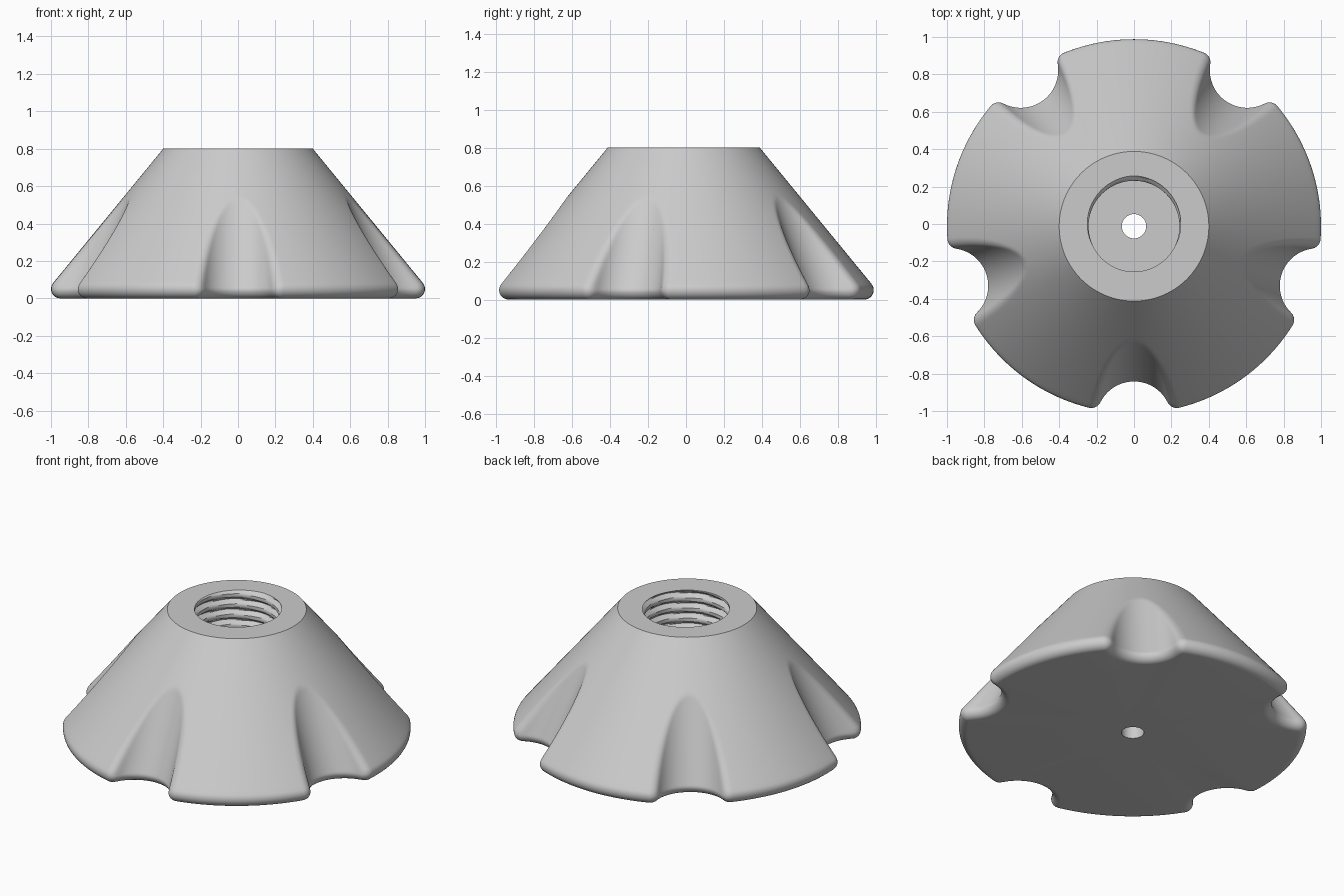
import bpy
import bmesh
from math import sin, cos, acos, atan2, sqrt, pi, radians, degrees

cube = bpy.data.objects.get("Cube")
if cube:
    bpy.data.objects.remove(cube, do_unlink=True)

# Main dimensions
HEIGHT, TOP_R, SLOPE = 0.8, 0.4, 0.82
ROUND = 0.05                      # bottom edge rounding
GROOVES, GROOVE_R, FILLET = 5, 0.2, 0.055
BORE_R, THREAD, PITCH, FLOOR = 0.243, 0.027, 0.065, 0.2
HOLE_R, AXIS_Y = 0.065, -0.012


def spread(u):
    """Map -1..1 over one lobe to degrees, dense around the groove edges."""
    a = abs(u)
    if a < 0.3:
        d = 8 * a / 0.3
    elif a < 0.75:
        d = 8 + 8 * (a - 0.3) / 0.45
    else:
        d = 16 + 20 * (a - 0.75) / 0.25
    return d if u >= 0 else -d


PER_HALF = 40
columns = []                      # (offset from groove centre, angle)
for g in range(GROOVES):
    for i in range(-PER_HALF, PER_HALF):
        d = radians(spread(i / PER_HALF))
        columns.append((d, d + radians(-90 + 72 * g)))


def outline(d, rim, centre, groove, fillet):
    """Radius of a disc with a round notch and filleted notch corners."""
    d = abs(d)
    if centre >= rim + groove:
        return rim
    rc, reach = rim - fillet, groove + fillet
    dc = acos(min(1, (rc * rc + centre ** 2 - reach ** 2) / (2 * rc * centre)))
    if d >= dc:
        return rim
    t = groove / reach
    d1 = atan2(rc * sin(dc) * t, centre + (rc * cos(dc) - centre) * t)
    if d < d1:
        return centre * cos(d) - sqrt(max(0, groove ** 2 - (centre * sin(d)) ** 2))
    return rc * cos(d - dc) + sqrt(max(0, fillet ** 2 - (rc * sin(d - dc)) ** 2))


def body_ring(z, rim, inset):
    centre = 1.03 - 0.44 * max(0, z - ROUND)
    return [(outline(d, rim, centre, GROOVE_R + inset, FILLET - inset), a, z)
            for d, a in columns]


def circle_ring(r, z):
    return [(r, a, z) for d, a in columns]


def thread_ring(z):
    ring = []
    for d, a in columns:
        phase = ((z - HEIGHT) / PITCH - (a - pi / 2) / (2 * pi)) % 1
        off = min(phase, 1 - phase)
        ring.append((BORE_R + THREAD * max(0, 1 - off / 0.33), a, z))
    return ring


rings = [circle_ring(HOLE_R, 0)]

# Rounded bottom edge, then the sloping side
for i in range(13):
    t = radians(-90 + 129 * i / 12)
    z = ROUND + ROUND * sin(t)
    inset = ROUND * (1 - cos(t)) if t < 0 else 0
    rings.append(body_ring(z, 1 - ROUND + ROUND * cos(t), inset))
z0 = rings[-1][0][2]
for i in range(1, 41):
    z = z0 + (HEIGHT - z0) * i / 40
    rings.append(body_ring(z, TOP_R + SLOPE * (HEIGHT - z), 0))

# Threaded bore down to its floor
STEPS = 84
for i in range(STEPS + 1):
    rings.append(thread_ring(HEIGHT - (HEIGHT - FLOOR) * i / STEPS))
rings.append(circle_ring(HOLE_R, FLOOR))

# Skin the closed loop of rings
bm = bmesh.new()
verts = [[bm.verts.new((r * cos(a), r * sin(a) + AXIS_Y, z)) for r, a, z in ring]
         for ring in rings]
n = len(columns)
for k, low in enumerate(verts):
    high = verts[(k + 1) % len(verts)]
    for j in range(n):
        m = (j + 1) % n
        bm.faces.new((low[j], low[m], high[m], high[j]))
bmesh.ops.recalc_face_normals(bm, faces=bm.faces)
mesh = bpy.data.meshes.new("knob_body")
bm.to_mesh(mesh)
bm.free()
knob = bpy.data.objects.new("knob_body", mesh)
bpy.context.collection.objects.link(knob)

# Plain grey material
grey = bpy.data.materials.new("light_grey")
grey.use_nodes = True
colour = (0.6, 0.6, 0.6, 1)
grey.diffuse_color = colour
grey.node_tree.nodes["Principled BSDF"].inputs["Base Color"].default_value = colour
mesh.materials.append(grey)

# Smooth shading with sharp edges kept
bpy.ops.object.select_all(action="DESELECT")
knob.select_set(True)
bpy.context.view_layer.objects.active = knob
bpy.ops.object.shade_smooth_by_angle(angle=radians(35))
